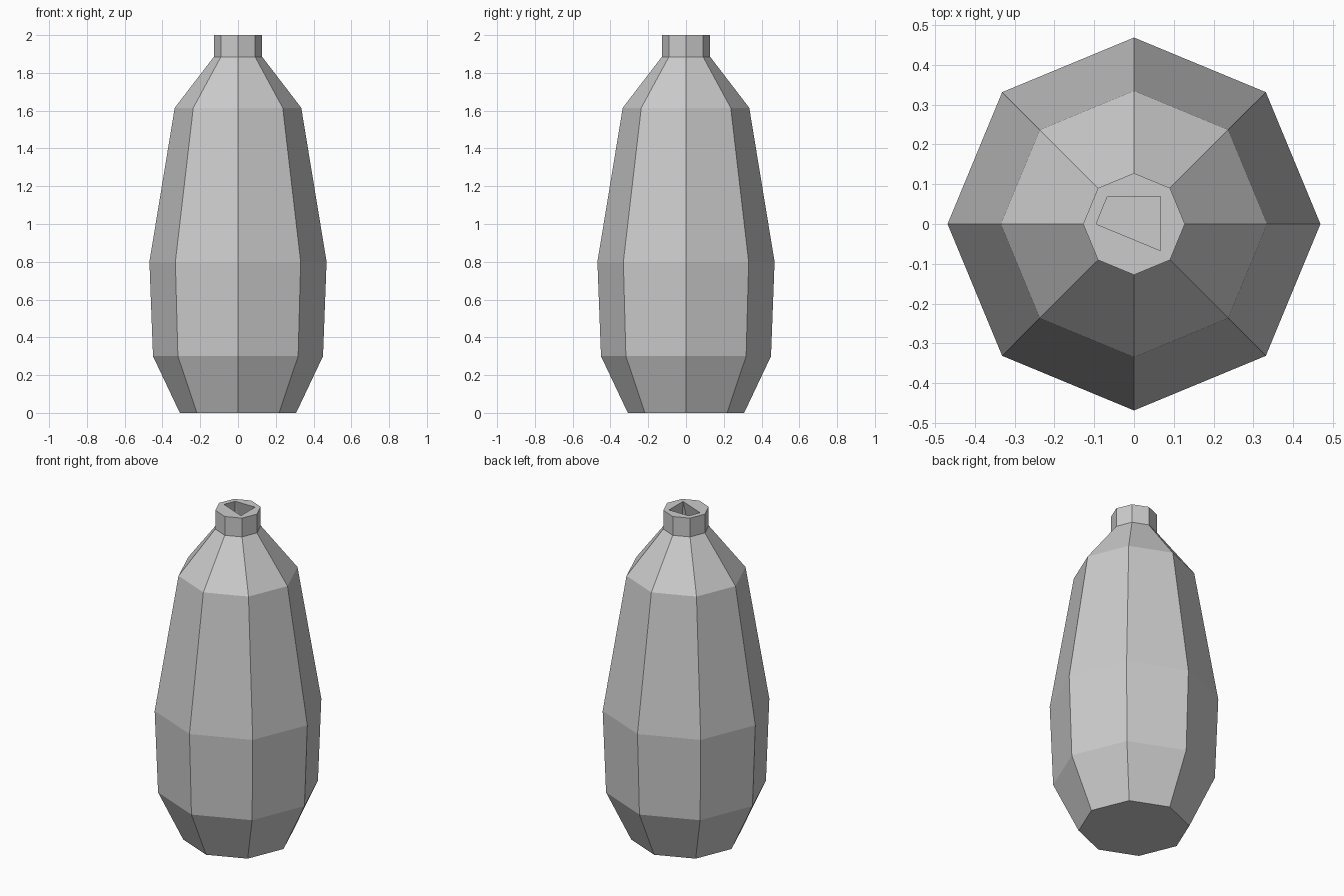
import bpy, bmesh
from math import cos, sin, pi

if "Cube" in bpy.data.objects:
    bpy.data.objects.remove(bpy.data.objects["Cube"])

SIDES = 8
bm = bmesh.new()


def ring(r, z):
    return [bm.verts.new((r * cos(2 * pi * i / SIDES), r * sin(2 * pi * i / SIDES), z))
            for i in range(SIDES)]


def skin(a, b):
    for i in range(SIDES):
        j = (i + 1) % SIDES
        bm.faces.new((a[i], a[j], b[j], b[i]))


def loop_edges(vs):
    return [bm.edges.get((v, vs[i - 1])) or bm.edges.new((v, vs[i - 1]))
            for i, v in enumerate(vs)]


# Outer body: base, belly, shoulder and neck
outer = [ring(r, z) for r, z in [(0.308, 0), (0.45, 0.3), (0.469, 0.8),
                                 (0.335, 1.615), (0.128, 1.885), (0.128, 2)]]
for a, b in zip(outer, outer[1:]):
    skin(a, b)
bm.faces.new(outer[0])

# Irregular four-sided mouth cut in the flat rim
mouth = [bm.verts.new((x, y, 2)) for x, y in
         [(0.067, 0.069), (-0.067, 0.069), (-0.095, 0), (0.067, -0.067)]]

# Hollow interior flaring out below the mouth
belly, floor = ring(0.36, 0.8), ring(0.33, 0.15)
for i in range(SIDES):
    j = (i + 1) % SIDES
    m, n = mouth[i // 2], mouth[j // 2]
    bm.faces.new((belly[i], belly[j], m))
    if m != n:
        bm.faces.new((belly[j], n, m))
skin(belly, floor)
bm.faces.new(floor)

# Rim
bmesh.ops.triangle_fill(bm, use_beauty=True, use_dissolve=False, normal=(0, 0, 1),
                        edges=loop_edges(outer[-1]) + loop_edges(mouth))
bmesh.ops.recalc_face_normals(bm, faces=bm.faces[:])

mesh = bpy.data.meshes.new("vase")
bm.to_mesh(mesh)
bm.free()
bpy.context.collection.objects.link(bpy.data.objects.new("vase", mesh))
